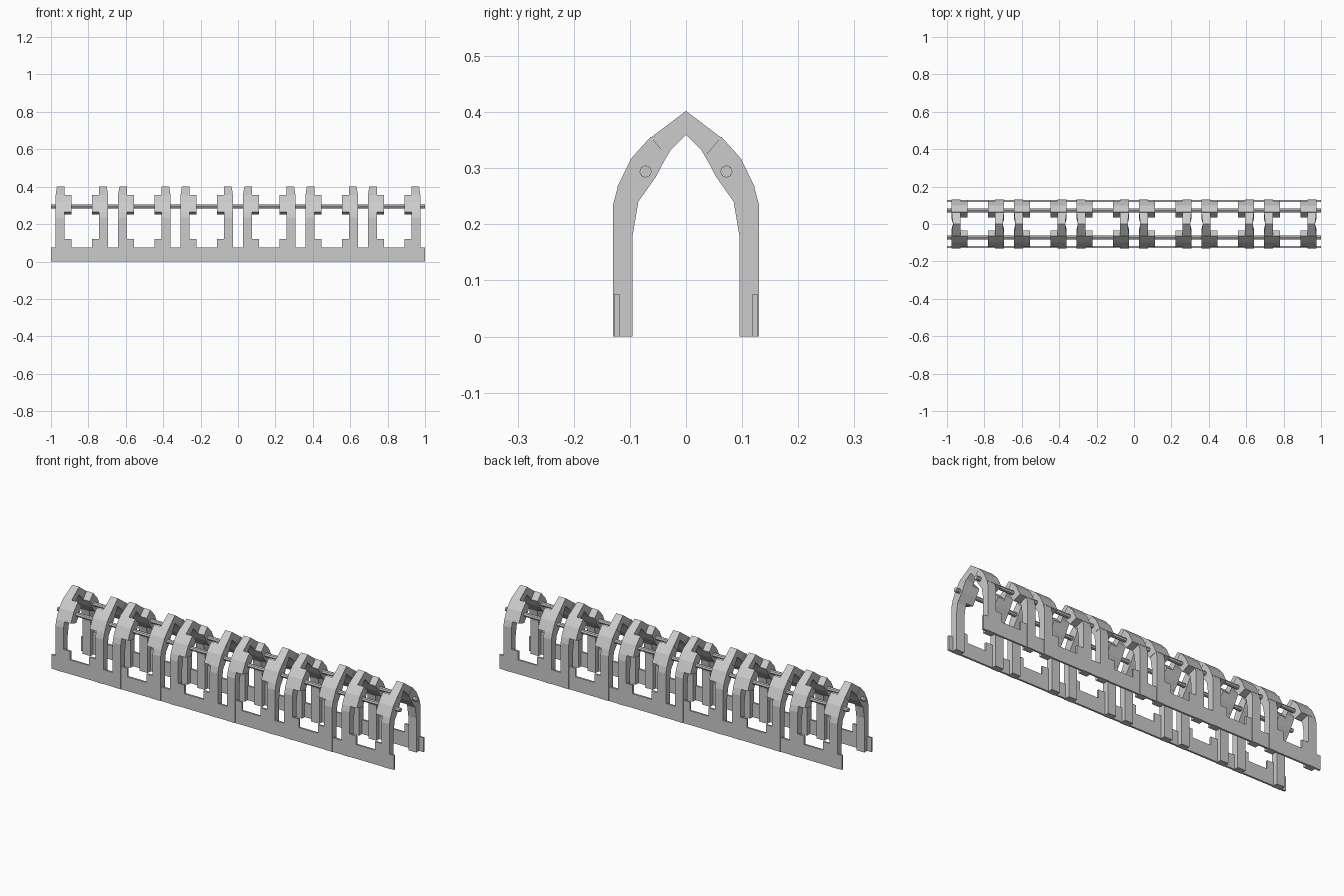
import bpy, bmesh, math

if "Cube" in bpy.data.objects:
    bpy.data.objects.remove(bpy.data.objects["Cube"])

# Gothic rib cross-section (y, z), half side: outer edge then inner edge
OUTER = [(0.13, 0), (0.13, 0.235), (0.122, 0.265), (0.097, 0.316), (0.062, 0.355), (0, 0.402)]
INNER = [(0, 0.36), (0.027, 0.333), (0.055, 0.285), (0.085, 0.24), (0.095, 0.18), (0.095, 0)]
# Collar that widens the rib around the rods
COLLAR = [(0.123, 0.265), (0.098, 0.317), (0.063, 0.356), (0.034, 0.322), (0.054, 0.284), (0.078, 0.25)]


def finish(name, bm):
    bmesh.ops.recalc_face_normals(bm, faces=bm.faces)
    me = bpy.data.meshes.new(name)
    bm.to_mesh(me)
    bm.free()
    ob = bpy.data.objects.new(name, me)
    bpy.context.collection.objects.link(ob)
    return ob


def prism(bm, profile, x0, x1):
    a = [bm.verts.new((x0, y, z)) for y, z in profile]
    b = [bm.verts.new((x1, y, z)) for y, z in profile]
    n = len(profile)
    bm.faces.new(a)
    bm.faces.new(b[::-1])
    for i in range(n):
        j = (i + 1) % n
        bm.faces.new((a[i], b[i], b[j], a[j]))


def box(bm, x0, x1, y0, y1, z0, z1):
    prism(bm, [(y0, z0), (y1, z0), (y1, z1), (y0, z1)], x0, x1)


# Closed arch outline: right side up over the ridge, left side down, back along the inside
ARCH = (OUTER + [(-y, z) for y, z in OUTER[-2::-1]]
        + [(-y, z) for y, z in INNER[::-1]] + INNER[1:])

for bay in range(6):
    cx = -0.835 + bay * 0.334
    for d in (-1, 1):
        outer_x, inner_x = cx + d * 0.14, cx + d * 0.093
        # arched rib, slightly narrowed at the ridge
        bm = bmesh.new()
        prism(bm, ARCH, outer_x, inner_x)
        for v in bm.verts:
            if abs(v.co.y) < 0.001 and abs(v.co.x - outer_x) < 0.001:
                v.co.x -= d * 0.007
        finish("arch_rib", bm)
        # collars around the rods and stepped feet, both sides
        bm = bmesh.new()
        foot = bmesh.new()
        for s in (-1, 1):
            prism(bm, [(s * y, z) for y, z in COLLAR], outer_x, cx + d * 0.055)
            box(foot, inner_x, cx + d * 0.055, s * 0.118, s * 0.128, 0.07, 0.12)
        finish("rod_collar", bm)
        finish("step_plate", foot)

# Long base plates and rods
for s in (-1, 1):
    bm = bmesh.new()
    box(bm, -1, 1, s * 0.118, s * 0.128, 0, 0.075)
    finish("base_plate", bm)
    bpy.ops.mesh.primitive_cylinder_add(vertices=8, radius=0.011, depth=2,
                                        location=(0, s * 0.072, 0.294),
                                        rotation=(0, math.pi / 2, 0))
    bpy.context.object.name = "long_rod"
